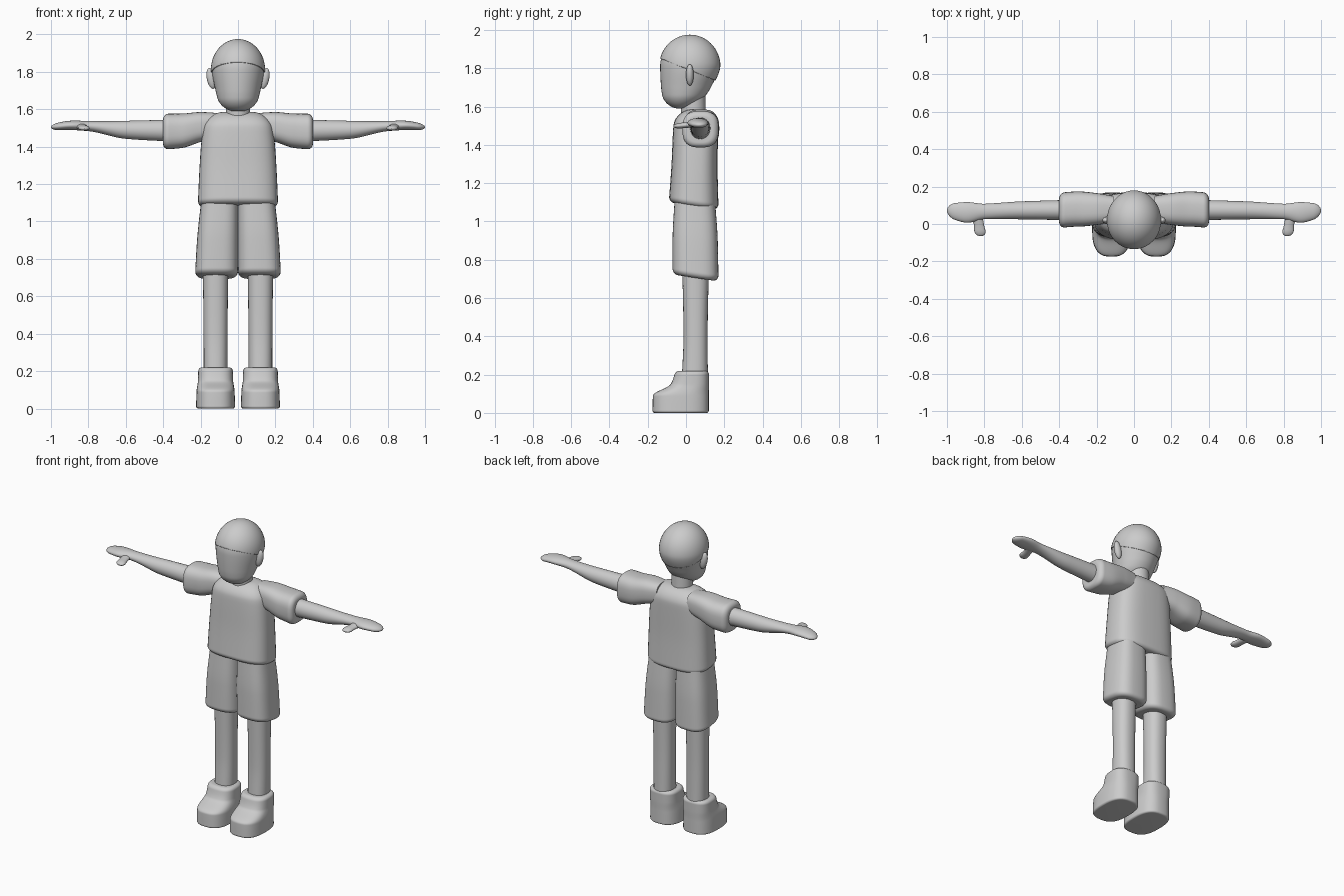
import bpy, bmesh, math
from mathutils import Matrix, Vector

cube = bpy.data.objects.get("Cube")
if cube:
    bpy.data.objects.remove(cube, do_unlink=True)

grey = bpy.data.materials.new("plain grey")
grey.use_nodes = True
grey.diffuse_color = (0.6, 0.6, 0.6, 1)
grey.node_tree.nodes["Principled BSDF"].inputs["Base Color"].default_value = grey.diffuse_color

# How (along, first, second) maps to xyz for each loft direction
PLACE = {
    "x": lambda along, first, second: (along, first, second),
    "y": lambda along, first, second: (first, along, second),
    "z": lambda along, first, second: (first, second, along),
}
RINGS, SIDES = 60, 40


def smooth_value(knots, values, where):
    """Monotone curve through the values, so shapes never overshoot."""
    last = len(knots) - 1
    slopes = [(values[i + 1] - values[i]) / (knots[i + 1] - knots[i]) for i in range(last)]

    def tangent(i):
        before, after = slopes[max(i - 1, 0)], slopes[min(i, last - 1)]
        return 2 * before * after / (before + after) if before * after > 0 else 0

    i = max(k for k in range(last) if k == 0 or knots[k] <= where)
    span = knots[i + 1] - knots[i]
    s = (where - knots[i]) / span
    ease = s * s * (3 - 2 * s)
    bend = s * (1 - s) * span * ((1 - s) * tangent(i) - s * tangent(i + 1))
    return values[i] + ease * (values[i + 1] - values[i]) + bend


def rim_loss(distance, rim):
    """How far a rounded rim pulls the outline in, from none to all of it."""
    if distance >= rim:
        return 0
    return 1 - math.sqrt(1 - (1 - max(distance, 0) / rim) ** 2)


def tube(axis, stations, start_rim=0, end_rim=0, power=2, hem=0):
    """Loft through stations of position, centre and radii, with rounded rims.
    A rim larger than the radius closes into a dome; hem slants the start."""
    columns = list(zip(*stations))
    knots = columns[0]
    length = knots[-1] - knots[0]
    bm = bmesh.new()
    rings = []
    for r in range(RINGS + 1):
        part = (1 - math.cos(math.pi * r / RINGS)) / 2
        along = knots[0] + length * part
        centre_a, centre_b, *radii = [smooth_value(knots, c, along) for c in columns[1:]]
        from_start, from_end = length * part, length * (1 - part)
        radius_a, radius_b = [
            max(radius - min(start_rim, radius) * rim_loss(from_start, start_rim)
                - min(end_rim, radius) * rim_loss(from_end, end_rim), 0.001)
            for radius in radii]
        ring = []
        for k in range(SIDES):
            angle = math.tau * k / SIDES
            c, s = math.cos(angle), math.sin(angle)
            a = math.copysign(abs(c) ** (2 / power), c) * radius_a
            b = math.copysign(abs(s) ** (2 / power), s) * radius_b
            slant = hem * b * (1 - part)
            ring.append(bm.verts.new(PLACE[axis](along + slant, centre_a + a, centre_b + b)))
        rings.append(ring)
    for lower, upper in zip(rings, rings[1:]):
        for k in range(SIDES):
            bm.faces.new((lower[k - 1], lower[k], upper[k], upper[k - 1]))
    bm.faces.new(rings[0])
    bm.faces.new(rings[-1])
    return bm


def finish(name, bm, paired=False):
    """Turn a bmesh into a smooth grey object, mirrored when paired."""
    bmesh.ops.recalc_face_normals(bm, faces=bm.faces)
    mesh = bpy.data.meshes.new(name)
    bm.to_mesh(mesh)
    bm.free()
    for face in mesh.polygons:
        face.use_smooth = True
    mesh.set_sharp_from_angle(angle=math.radians(50))
    mesh.materials.append(grey)
    obj = bpy.data.objects.new(name, mesh)
    bpy.context.collection.objects.link(obj)
    if paired:
        obj.modifiers.new("Mirror", "MIRROR")
    return obj


# Head: domed skull narrowing to the chin
def skull():
    return tube("z", [(1.59, 0, -0.03, 0.09, 0.08), (1.7, 0, 0, 0.12, 0.13),
                      (1.82, 0, 0.02, 0.14, 0.155), (1.97, 0, 0.02, 0.14, 0.155)],
                start_rim=0.07, end_rim=0.16)


finish("head", skull())

# Close-cropped hair: upper skull above a slanted hairline, slightly thickened
hair = skull()
bmesh.ops.bisect_plane(hair, geom=hair.verts[:] + hair.edges[:] + hair.faces[:],
                       plane_co=Vector((0, -0.13, 1.85)), plane_no=Vector((0, 0.4, 1)),
                       clear_inner=True)
shell = finish("hair_cap", hair).modifiers.new("Thickness", "SOLIDIFY")
shell.thickness = 0.005
shell.offset = 1

# Ears
ear = bmesh.new()
bmesh.ops.create_uvsphere(ear, u_segments=24, v_segments=16, radius=1)
ear.transform(Matrix.Translation((0.143, 0.02, 1.765)) @ Matrix.Rotation(0.2, 4, "Y")
              @ Matrix.Diagonal((0.024, 0.02, 0.057, 1)))
finish("ears", ear, paired=True)

# Neck
finish("neck", tube("z", [(1.53, 0, 0.04, 0.065, 0.065), (1.68, 0, 0.035, 0.065, 0.065)]))

# Shirt body: hem drops towards the back, shoulders round over
finish("shirt", tube("z", [(1.08, 0, 0.04, 0.215, 0.13), (1.3, 0, 0.045, 0.205, 0.12),
                           (1.48, 0, 0.05, 0.19, 0.117), (1.585, 0, 0.055, 0.16, 0.105)],
                     start_rim=0.03, end_rim=0.08, power=2.9, hem=-0.15))

# Sleeves
finish("sleeves", tube("x", [(0.11, 0.08, 1.515, 0.07, 0.065), (0.2, 0.08, 1.505, 0.085, 0.08),
                             (0.3, 0.08, 1.485, 0.094, 0.092), (0.4, 0.073, 1.48, 0.094, 0.096)],
                       end_rim=0.03, power=2.8), paired=True)

# Arms running into mitten hands
finish("arms", tube("x", [(0.3, 0.075, 1.485, 0.055, 0.06), (0.6, 0.073, 1.49, 0.048, 0.048),
                          (0.8, 0.067, 1.51, 0.041, 0.027), (0.89, 0.062, 1.514, 0.055, 0.025),
                          (1, 0.072, 1.504, 0.035, 0.017)],
                    end_rim=0.04), paired=True)

# Thumbs with a bulbous tip
finish("thumbs", tube("y", [(-0.065, 0.82, 1.497, 0.035, 0.014), (0, 0.83, 1.503, 0.027, 0.015),
                            (0.07, 0.85, 1.512, 0.04, 0.018)],
                      start_rim=0.035), paired=True)

# Shorts: two wide legs meeting at the centre seam
finish("shorts", tube("z", [(0.705, 0.115, 0.05, 0.115, 0.12), (0.9, 0.109, 0.048, 0.11, 0.118),
                            (1.12, 0.098, 0.046, 0.098, 0.105)],
                      start_rim=0.03, power=2.9, hem=-0.15), paired=True)

# Legs
finish("legs", tube("z", [(0.18, 0.12, 0.046, 0.063, 0.068), (0.4, 0.12, 0.05, 0.064, 0.063),
                          (0.78, 0.12, 0.05, 0.068, 0.07)], power=2.3), paired=True)

# Boots: flat sole, low toe, raised ankle
finish("boots", tube("z", [(0, 0.12, -0.028, 0.104, 0.147), (0.09, 0.12, -0.027, 0.102, 0.146),
                           (0.15, 0.12, 0.02, 0.094, 0.1), (0.22, 0.12, 0.033, 0.092, 0.087)],
                     start_rim=0.012, end_rim=0.02, power=2.7), paired=True)
